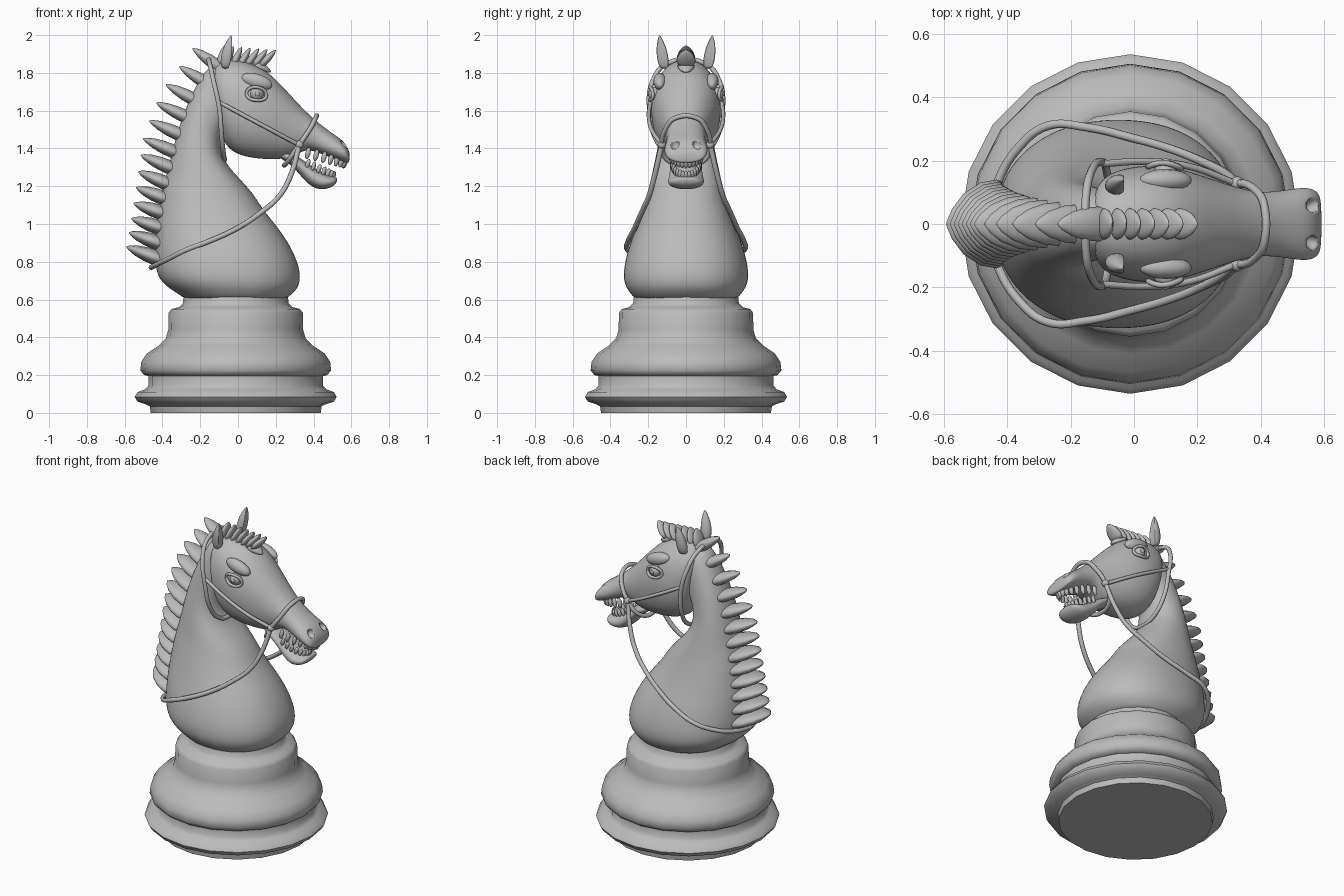
import bpy, bmesh, math
from mathutils import Vector, Matrix

cube = bpy.data.objects.get("Cube")
if cube:
    bpy.data.objects.remove(cube, do_unlink=True)

GREY = (0.5, 0.5, 0.5, 1)
stone = bpy.data.materials.new("grey_stone")
stone.use_nodes = True
stone.diffuse_color = GREY
stone.node_tree.nodes["Principled BSDF"].inputs["Base Color"].default_value = GREY


def finish(name, bm, subsurf=0):
    """Turn a bmesh into a smooth, coloured object."""
    bmesh.ops.recalc_face_normals(bm, faces=bm.faces)
    me = bpy.data.meshes.new(name)
    bm.to_mesh(me)
    bm.free()
    for p in me.polygons:
        p.use_smooth = True
    me.materials.append(stone)
    ob = bpy.data.objects.new(name, me)
    bpy.context.collection.objects.link(ob)
    if subsurf:
        mod = ob.modifiers.new("smooth", 'SUBSURF')
        mod.levels = mod.render_levels = subsurf
    return ob


def skin(bm, rings):
    """Bridge rings of points and cap both ends."""
    loops = [[bm.verts.new(p) for p in r] for r in rings]
    n = len(loops[0])
    for a, b in zip(loops, loops[1:]):
        for i in range(n):
            bm.faces.new((a[i], a[(i + 1) % n], b[(i + 1) % n], b[i]))
    bm.faces.new(loops[0])
    bm.faces.new(loops[-1])


def loft(name, stations, power=1.0, n=20):
    """Rounded sections between two side-profile points, with a half width."""
    rings = []
    for xa, za, xb, zb, hw in stations:
        a, b = Vector((xa, 0, za)), Vector((xb, 0, zb))
        ring = []
        for i in range(n):
            c, s = math.cos(math.tau * i / n), math.sin(math.tau * i / n)
            c, s = (math.copysign(abs(v) ** power, v) for v in (c, s))
            ring.append((a + b) / 2 + (a - b) / 2 * c + Vector((0, hw * s, 0)))
        rings.append(ring)
    bm = bmesh.new()
    skin(bm, rings)
    return finish(name, bm, 2)


def blob(bm, centre, size, direction=(0, 0, 1), segs=16):
    """Ellipsoid whose long z axis follows a direction."""
    rot = Vector(direction).to_track_quat('Z', 'Y').to_matrix().to_4x4()
    m = Matrix.Translation(centre) @ rot @ Matrix.Diagonal((*size, 1))
    return bmesh.ops.create_uvsphere(bm, u_segments=segs, v_segments=segs // 2 + 2,
                                     radius=1, matrix=m)["verts"]


def leaf(bm, base, tip, width, thick):
    """Flat pointed lock of hair lying in the profile plane."""
    base, tip = Vector(base), Vector(tip)
    d = tip - base
    along = d.normalized()
    side = Vector((0, 1, 0))
    up = along.cross(side)
    rings = []
    for t, w in ((0, .8), (.25, 1), (.5, .93), (.75, .68), (.92, .34), (1, .06)):
        rings.append([base + d * t + side * (width * w * math.cos(math.tau * i / 14))
                      + up * (thick * w * math.sin(math.tau * i / 14)) for i in range(14)])
    skin(bm, rings)


def cord(name, pts, radius=0.014, cyclic=False):
    cu = bpy.data.curves.new(name, 'CURVE')
    cu.dimensions = '3D'
    cu.bevel_depth, cu.bevel_resolution, cu.resolution_u = radius, 2, 6
    cu.use_fill_caps = True
    sp = cu.splines.new('BEZIER')
    sp.bezier_points.add(len(pts) - 1)
    for bp, p in zip(sp.bezier_points, pts):
        bp.co = p
        bp.handle_left_type = bp.handle_right_type = 'AUTO'
    sp.use_cyclic_u = cyclic
    cu.materials.append(stone)
    ob = bpy.data.objects.new(name, cu)
    bpy.context.collection.objects.link(ob)


def at(points, t):
    """Point at fraction t along an evenly weighted polyline."""
    f = t * (len(points) - 1)
    i = min(int(f), len(points) - 2)
    return Vector(points[i]).lerp(Vector(points[i + 1]), f - i)


# Turned pedestal
profile = [(.45, 0), (.455, .035), (.475, .045), (.52, .06), (.535, .085), (.52, .11), (.48, .125),
           (.462, .145), (.462, .195), (.485, .2), (.505, .225), (.5, .27), (.47, .315), (.41, .355),
           (.37, .395), (.357, .44), (.355, .53), (.34, .55), (.3, .56), (.28, .58), (.275, .63)]
bm = bmesh.new()
skin(bm, [[(r * math.cos(math.tau * i / 20) - .012, r * math.sin(math.tau * i / 20), z)
           for i in range(20)] for r, z in profile])
base = finish("pedestal", bm)
bpy.ops.object.select_all(action='DESELECT')
base.select_set(True)
bpy.context.view_layer.objects.active = base
bpy.ops.object.shade_smooth_by_angle(angle=math.radians(50))

# Chest and neck
loft("neck", [(-.27, .59, .24, .59, .26), (-.31, .625, .28, .62, .29), (-.42, .69, .335, .67, .335),
              (-.445, .78, .335, .77, .335), (-.445, .9, .275, .9, .3), (-.435, 1.02, .2, 1.0, .255),
              (-.405, 1.18, .125, 1.09, .215), (-.385, 1.25, .085, 1.16, .195),
              (-.36, 1.34, .0, 1.25, .175), (-.32, 1.5, -.1, 1.36, .145),
              (-.26, 1.66, -.09, 1.5, .125), (-.19, 1.8, 0, 1.6, .11), (-.12, 1.86, .05, 1.72, .1)], .9)

# Head with upper muzzle
head = loft("head", [(-.15, 1.8, -.1, 1.6, .1), (-.1, 1.87, -.1, 1.5, .15), (0, 1.875, -.06, 1.39, .18),
                     (.09, 1.85, .04, 1.35, .19), (.17, 1.8, .14, 1.34, .175),
                     (.26, 1.705, .22, 1.34, .145), (.34, 1.615, .3, 1.355, .118),
                     (.42, 1.54, .36, 1.4, .1), (.5, 1.48, .43, 1.375, .105),
                     (.555, 1.445, .53, 1.335, .12), (.585, 1.4, .58, 1.32, .105),
                     (.592, 1.365, .59, 1.33, .065)], .92)

# Nostril hollows
bm = bmesh.new()
for s in (-1, 1):
    blob(bm, (.57, s * .062, 1.425), (.024, .03, .04), (1, s * .5, .5))
cutter = finish("nostril_cutter", bm)
cutter.hide_render = True
cutter.hide_viewport = True
cut = head.modifiers.new("nostrils", 'BOOLEAN')
cut.operation, cut.solver, cut.object = 'DIFFERENCE', 'EXACT', cutter

# Lower jaw
loft("lower_jaw", [(.22, 1.4, .21, 1.35, .08), (.31, 1.365, .28, 1.32, .085), (.39, 1.305, .35, 1.23, .085),
                   (.46, 1.265, .41, 1.18, .1), (.51, 1.25, .48, 1.185, .09), (.53, 1.245, .52, 1.21, .06)], .92)

# Teeth in two arches
bm = bmesh.new()
for i in range(15):
    a = math.radians(-90 + 180 * i / 14)
    c, s = max(math.cos(a), 0), math.sin(a)
    blob(bm, (.37 + .195 * c, .085 * s, 1.375 - .05 * c), (.014, .014, .032), (.25, 0, 1), 8)
    blob(bm, (.37 + .135 * c, .072 * s, 1.32 - .065 * c), (.012, .012, .026), (.35, 0, 1), 8)
finish("teeth", bm)

# Mane down the back of the neck
roots = [(-.44, .82), (-.43, 1.02), (-.4, 1.2), (-.35, 1.4), (-.27, 1.62), (-.13, 1.83)]
tips = [(-.59, .88), (-.56, 1.06), (-.53, 1.26), (-.5, 1.47), (-.41, 1.7), (-.24, 1.93)]
bm = bmesh.new()
COUNT = 13
for i in range(COUNT):
    t = i / (COUNT - 1)
    (rx, rz), (tx, tz) = ((p[0], p[1]) for p in (at([(*q, 0) for q in roots], t),
                                               at([(*q, 0) for q in tips], t)))
    leaf(bm, (rx + .06, 0, rz - .02), (tx, 0, tz), .14 - .085 * t, .042 - .008 * t)
finish("mane", bm)

# Forelock between the ears
bm = bmesh.new()
for i in range(7):
    x = -.1 + .037 * i
    leaf(bm, (x, 0, 1.84), (x + .03 + .008 * i, 0, 1.945 - .004 * i), .05, .02)
leaf(bm, (.08, 0, 1.85), (.175, 0, 1.805), .045, .025)
finish("forelock", bm)

for s, side in ((1, "left"), (-1, "right")):
    # Cupped ear
    bm = bmesh.new()
    rings = []
    for t, w in ((0, .7), (.2, .95), (.45, 1), (.7, .75), (.9, .35), (1, .05)):
        c = Vector((-.06 + .025 * t, s * (.115 + .025 * t), 1.82 + .18 * t))
        ring = []
        for k in range(12):
            a = math.tau * k / 12
            cup = .45 if math.cos(a) > .8 else 1
            ring.append(c + Vector((w * .042 * (math.cos(a) - 1.1 * (1 - cup)), w * .032 * math.sin(a), 0)))
        rings.append(ring)
    skin(bm, rings)
    finish(side + "_ear", bm, 1)

    # Eyeball, raised pupil and brow
    bm = bmesh.new()
    blob(bm, (.1, s * .165, 1.69), (.036, .036, .036))
    blob(bm, (.103, s * .2, 1.69), (.013, .013, .006), (.2, s, 0))
    finish(side + "_eye", bm)
    bm = bmesh.new()
    blob(bm, (.1, s * .138, 1.755), (.035, .04, .085), (1, 0, -.3))
    finish(side + "_brow", bm)
    cord(side + "_eyelids", [(.045, s * .18, 1.69), (.09, s * .193, 1.725), (.15, s * .175, 1.68),
                             (.1, s * .193, 1.655)], .009, True)

    # Cheek strap and rein
    cord(side + "_cheek_strap", [(-.1, s * .19, 1.645), (.04, s * .197, 1.57), (.18, s * .18, 1.495),
                                 (.32, s * .128, 1.42)], .011)
    cord(side + "_rein", [(.325, s * .128, 1.42), (.28, s * .165, 1.26), (.22, s * .195, 1.15),
                          (.12, s * .235, 1.06), (0, s * .27, .98), (-.15, s * .305, .91),
                          (-.27, s * .31, .865), (-.36, s * .245, .82), (-.43, s * .13, .785),
                          (-.46, 0, .77)])
    bm = bmesh.new()
    blob(bm, (.325, s * .128, 1.42), (.022, .022, .022))
    finish(side + "_bridle_joint", bm)

# Noseband and head collar
half = [(.41, .06, 1.56), (.385, .105, 1.51), (.325, .128, 1.42), (.27, .1, 1.34)]
cord("noseband", half + [(.245, 0, 1.31)] + [(x, -y, z) for x, y, z in reversed(half)], .013, True)
half = [(-.15, .1, 1.85), (-.13, .175, 1.76), (-.1, .195, 1.62), (-.085, .16, 1.45), (-.075, .08, 1.36)]
cord("head_collar", half + [(-.07, 0, 1.34)] + [(x, -y, z) for x, y, z in reversed(half)], .013, True)
